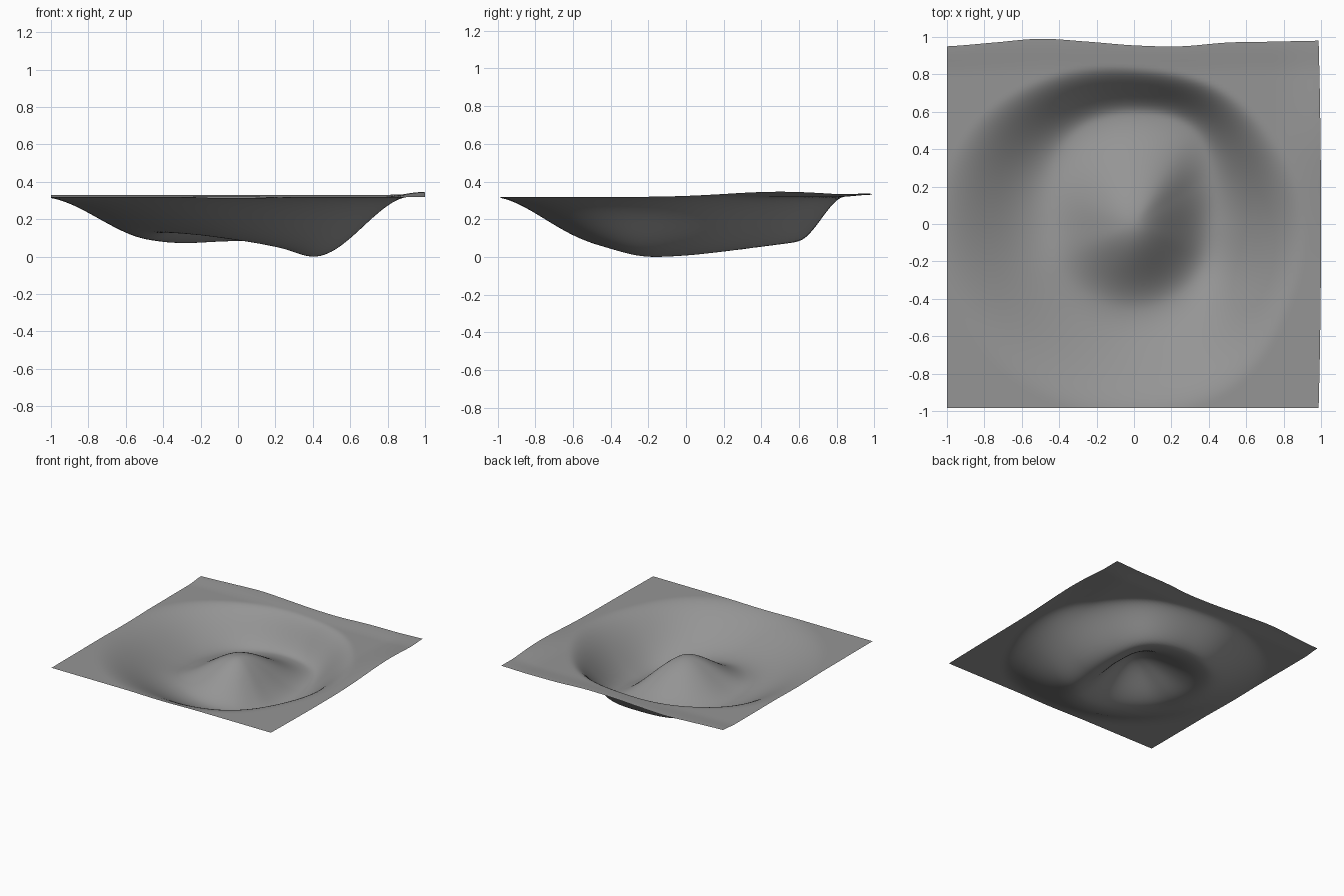
import bpy, bmesh, math

cube = bpy.data.objects.get("Cube")
if cube:
    bpy.data.objects.remove(cube, do_unlink=True)

RIM, PEAK = 0.32, 0.31
# Valley radius, valley height and rim radius, every 30 degrees from +x
VALLEY_R = [0.42, 0.47, 0.59, 0.59, 0.58, 0.52, 0.47, 0.47, 0.46, 0.46, 0.45, 0.44]
VALLEY_Z = [0.01, 0.035, 0.07, 0.085, 0.075, 0.09, 0.11, 0.13, 0.12, 0.09, 0.05, 0.005]
RIM_R = [0.92, 0.88, 0.87, 0.86, 0.92, 1.02, 1.05, 1.06, 1.06, 1.05, 1.04, 0.95]
# Wavy outline of the back edge, left to right
BACK_EDGE = [0.95, 0.97, 0.99, 0.975, 0.955, 0.95, 0.97, 0.975, 0.98]


def spline(values, t, closed):
    """Catmull-Rom value at position t along an evenly spaced list."""
    n = len(values)
    i = math.floor(t)
    f = t - i
    a, b, c, d = [values[k % n] if closed else values[max(0, min(n - 1, k))]
                  for k in range(i - 1, i + 3)]
    return b + 0.5 * f * (c - a + f * (2 * a - 5 * b + 4 * c - d
                                       + f * (3 * (b - c) + d - a)))


def smooth(t):
    t = max(0.0, min(1.0, t))
    return t * t * (3 - 2 * t)


def height(x, y):
    """Central hill, ring valley, and a nearly flat rim."""
    r = math.hypot(x, y)
    t = (math.atan2(y, x) % math.tau) / math.tau * 12
    valley_r, valley_z, rim_r = (spline(v, t, True) for v in (VALLEY_R, VALLEY_Z, RIM_R))
    if r < valley_r:
        return PEAK + (valley_z - PEAK) * smooth(r / valley_r)
    z = valley_z + (RIM - valley_z) * smooth((r - valley_r) / (rim_r - valley_r))
    # Raised left side and slight lift at the back
    lift = 0.028 * smooth((x - 0.75) / 0.25) * math.exp(-((y - 0.5) / 0.4) ** 2)
    return z + lift + 0.012 * smooth((y - 0.8) / 0.2)


# Terrain sheet
bm = bmesh.new()
bmesh.ops.create_grid(bm, x_segments=100, y_segments=100, size=1)
for v in bm.verts:
    x, y = v.co.x, v.co.y
    v.co.z = height(x, y)
    edge = spline(BACK_EDGE, (x + 1) * 4, False) if y > 0 else 0.985
    v.co.y = y - math.copysign((1 - edge) * abs(y) ** 5, y)
    if x > 0:
        v.co.x = x - 0.013 * y * y * x ** 5
low = min(v.co.z for v in bm.verts)
for v in bm.verts:
    v.co.z -= low
for f in bm.faces:
    f.smooth = True
mesh = bpy.data.meshes.new("terrain")
bm.to_mesh(mesh)
bm.free()
terrain = bpy.data.objects.new("terrain", mesh)
bpy.context.collection.objects.link(terrain)

# Plain grey ground
grey = bpy.data.materials.new("ground_grey")
grey.use_nodes = True
colour = (0.3, 0.3, 0.3, 1)
grey.diffuse_color = colour
grey.node_tree.nodes["Principled BSDF"].inputs["Base Color"].default_value = colour
mesh.materials.append(grey)
